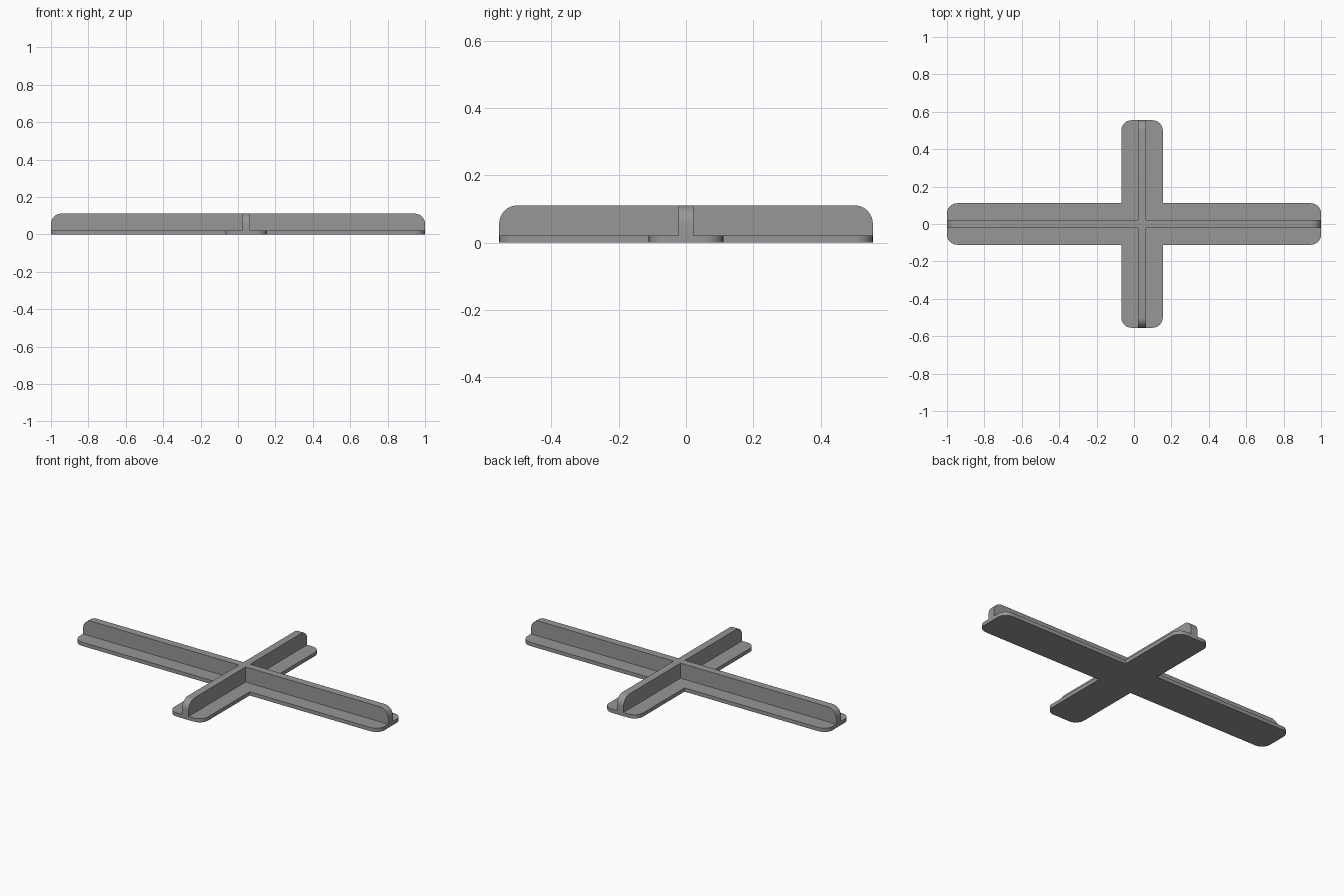
import bpy, bmesh, math
from mathutils import Vector

if "Cube" in bpy.data.objects:
    bpy.data.objects.remove(bpy.data.objects["Cube"])

L, W = 1.0, 0.555        # half lengths of the long and short arms
A, R = 0.111, 0.022      # half widths of base arm and rib
BASE, TOP = 0.022, 0.111 # heights
CX = 0.043               # short arm offset in x
RAD = 0.055              # corner radius

grey = bpy.data.materials.new("grey")
grey.diffuse_color = (0.31, 0.31, 0.31, 1)
grey.use_nodes = True
grey.node_tree.nodes["Principled BSDF"].inputs["Base Color"].default_value = grey.diffuse_color


def rounded(points, n=8):
    """Outline from (x, y, rounded?) corners; right-angle corners become arcs."""
    out = []
    for i, (x, y, r) in enumerate(points):
        p = Vector((x, y))
        if not r:
            out.append(p)
            continue
        a = (Vector(points[i - 1][:2]) - p).normalized() * RAD
        b = (Vector(points[(i + 1) % len(points)][:2]) - p).normalized() * RAD
        for k in range(n + 1):
            t = k / n * math.pi / 2
            out.append(p + a * (1 - math.sin(t)) + b * (1 - math.cos(t)))
    return out


def extrude(name, outline, to3d, depth):
    """Solid from a flat outline placed by to3d and pushed along depth."""
    bm = bmesh.new()
    face = bm.faces.new([bm.verts.new(to3d(p)) for p in outline])
    res = bmesh.ops.extrude_face_region(bm, geom=[face])
    verts = [v for v in res["geom"] if isinstance(v, bmesh.types.BMVert)]
    bmesh.ops.translate(bm, verts=verts, vec=depth)
    bmesh.ops.recalc_face_normals(bm, faces=bm.faces)
    me = bpy.data.meshes.new(name)
    bm.to_mesh(me)
    bm.free()
    me.materials.append(grey)
    ob = bpy.data.objects.new(name, me)
    bpy.context.collection.objects.link(ob)
    return ob


# Flat cross-shaped base with rounded arm ends
x0, x1 = CX - A, CX + A
cross = [(-L, -A, 1), (x0, -A, 0), (x0, -W, 1), (x1, -W, 1), (x1, -A, 0), (L, -A, 1),
         (L, A, 1), (x1, A, 0), (x1, W, 1), (x0, W, 1), (x0, A, 0), (-L, A, 1)]
base = extrude("base", rounded(cross), lambda p: (p.x, p.y, 0), (0, 0, BASE))


# Upright ribs with rounded upper corners
def rib_profile(h):
    return rounded([(-h, 0, 0), (h, 0, 0), (h, TOP, 1), (-h, TOP, 1)])


long_rib = extrude("long_rib", rib_profile(L), lambda p: (p.x, -R, p.y), (0, 2 * R, 0))
short_rib = extrude("short_rib", rib_profile(W), lambda p: (CX - R, p.x, p.y), (2 * R, 0, 0))

# Fuse the ribs into the base
for rib in (long_rib, short_rib):
    mod = base.modifiers.new("join_" + rib.name, 'BOOLEAN')
    mod.operation = 'UNION'
    mod.solver = 'EXACT'
    mod.object = rib
bpy.context.view_layer.objects.active = base
base.select_set(True)
for mod in list(base.modifiers):
    bpy.ops.object.modifier_apply(modifier=mod.name)
for rib in (long_rib, short_rib):
    bpy.data.objects.remove(rib)
base.name = "cross_bracket"

# Smooth rounded corners, sharp edges elsewhere
bpy.ops.object.select_all(action='DESELECT')
base.select_set(True)
bpy.ops.object.shade_smooth_by_angle(angle=math.radians(30))
